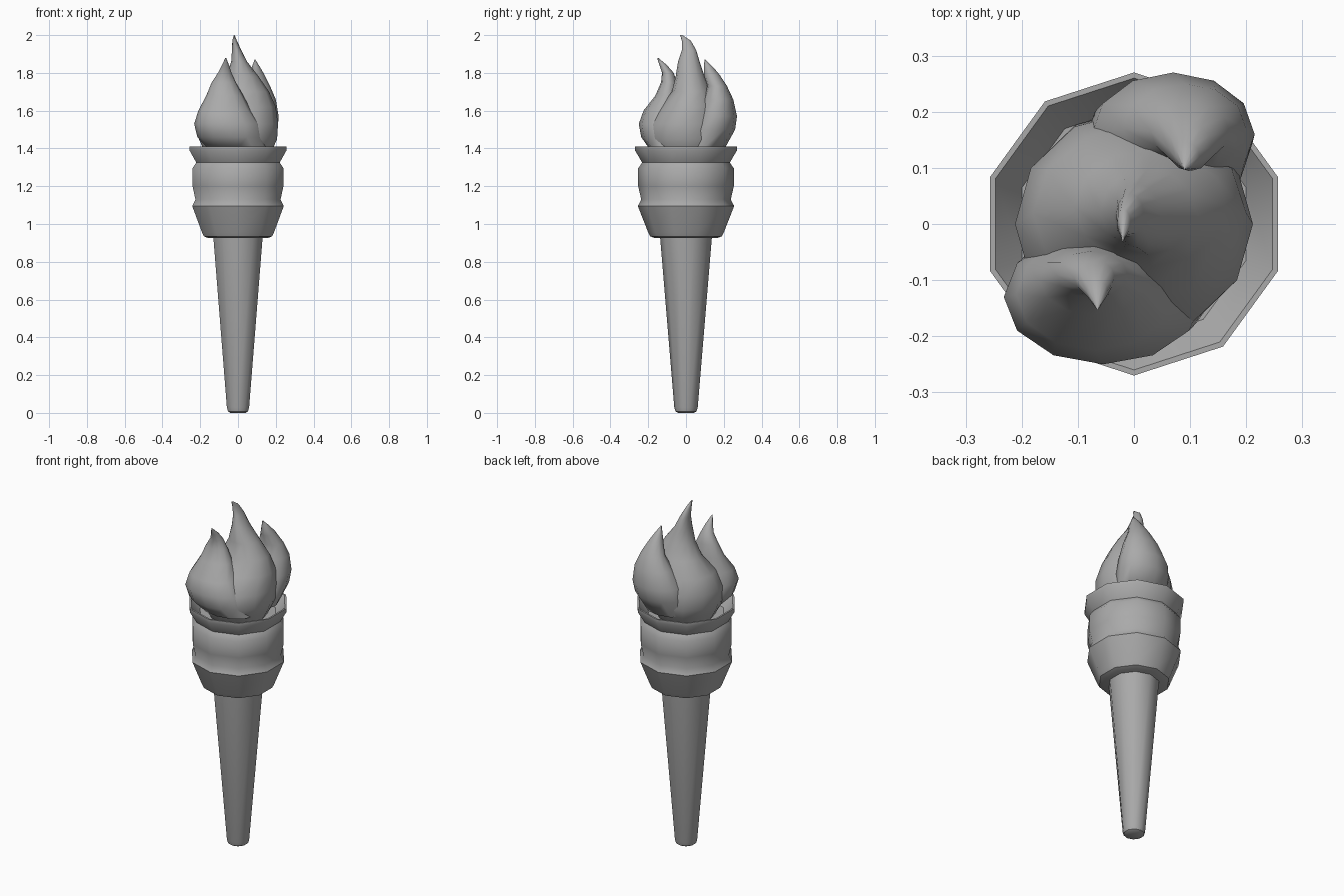
import bpy, bmesh
from math import sin, cos, pi, radians

cube = bpy.data.objects.get("Cube")
if cube:
    bpy.data.objects.remove(cube, do_unlink=True)

grey = bpy.data.materials.new("plain_grey")
grey.use_nodes = True
colour = (0.4, 0.4, 0.4, 1)
grey.diffuse_color = colour
grey.node_tree.nodes["Principled BSDF"].inputs["Base Color"].default_value = colour


def loft(name, rings, sides, crease):
    """Skin a stack of ellipses (z, centre x, centre y, radius x, radius y)."""
    bm = bmesh.new()
    loops = []
    for z, cx, cy, rx, ry in rings:
        angles = [pi / 2 + 2 * pi * i / sides for i in range(sides)]
        loops.append([bm.verts.new((cx + rx * cos(a), cy + ry * sin(a), z)) for a in angles])
    for low, high in zip(loops, loops[1:]):
        for i in range(sides):
            j = (i + 1) % sides
            bm.faces.new((low[i], low[j], high[j], high[i]))
    bm.faces.new(loops[0][::-1])
    bm.faces.new(loops[-1])
    bmesh.ops.recalc_face_normals(bm, faces=bm.faces)
    mesh = bpy.data.meshes.new(name)
    bm.to_mesh(mesh)
    bm.free()
    mesh.materials.append(grey)
    obj = bpy.data.objects.new(name, mesh)
    bpy.context.collection.objects.link(obj)
    bpy.ops.object.select_all(action='DESELECT')
    obj.select_set(True)
    bpy.context.view_layer.objects.active = obj
    bpy.ops.object.shade_smooth_by_angle(angle=radians(crease))
    return obj


def turned(name, profile):
    """Ten-sided turned part from (radius, z) points."""
    return loft(name, [(z, 0, 0, r, r) for r, z in profile], 10, 40)


# Tapered handle with a rounded foot
turned("handle", [(.042, 0), (.056, .008), (.062, .03), (.138, .94)])

# Stepped cup with flared rim and hollow top
turned("cup", [(.165, .925), (.19, .935), (.2, .955), (.255, 1.095), (.237, 1.13),
               (.253, 1.2), (.253, 1.295), (.232, 1.325), (.27, 1.39), (.27, 1.41),
               (.26, 1.41), (.21, 1.345)])

# Central tongue, its tip curling forward
loft("main_flame", [
    (1.34, 0, 0, .15, .15), (1.4, 0, 0, .185, .185), (1.45, 0, 0, .207, .205),
    (1.53, 0, 0, .212, .2), (1.62, .01, .02, .19, .155), (1.7, .03, .03, .135, .105),
    (1.78, .025, .022, .085, .077), (1.86, .006, .015, .042, .057),
    (1.92, -.007, .016, .025, .038), (1.97, -.018, .002, .012, .024),
    (2, -.02, -.025, .002, .006)], 12, 60)

# Front tongue, leaning out at the tip
loft("front_flame", [
    (1.4, 0, -.08, .16, .115), (1.46, -.04, -.115, .175, .122),
    (1.53, -.055, -.13, .177, .12), (1.6, -.07, -.125, .14, .1),
    (1.68, -.07, -.1, .098, .062), (1.75, -.075, -.09, .064, .042),
    (1.8, -.07, -.096, .036, .031), (1.84, -.066, -.12, .019, .02),
    (1.88, -.065, -.15, .002, .003)], 12, 60)

# Rear tongue, curling back inward
loft("rear_flame", [
    (1.4, .04, .09, .14, .115), (1.5, .06, .14, .15, .12),
    (1.57, .07, .16, .145, .11), (1.66, .09, .17, .11, .08),
    (1.73, .1, .165, .07, .052), (1.79, .1, .136, .04, .042),
    (1.83, .095, .12, .022, .024), (1.87, .09, .1, .002, .003)], 12, 60)
